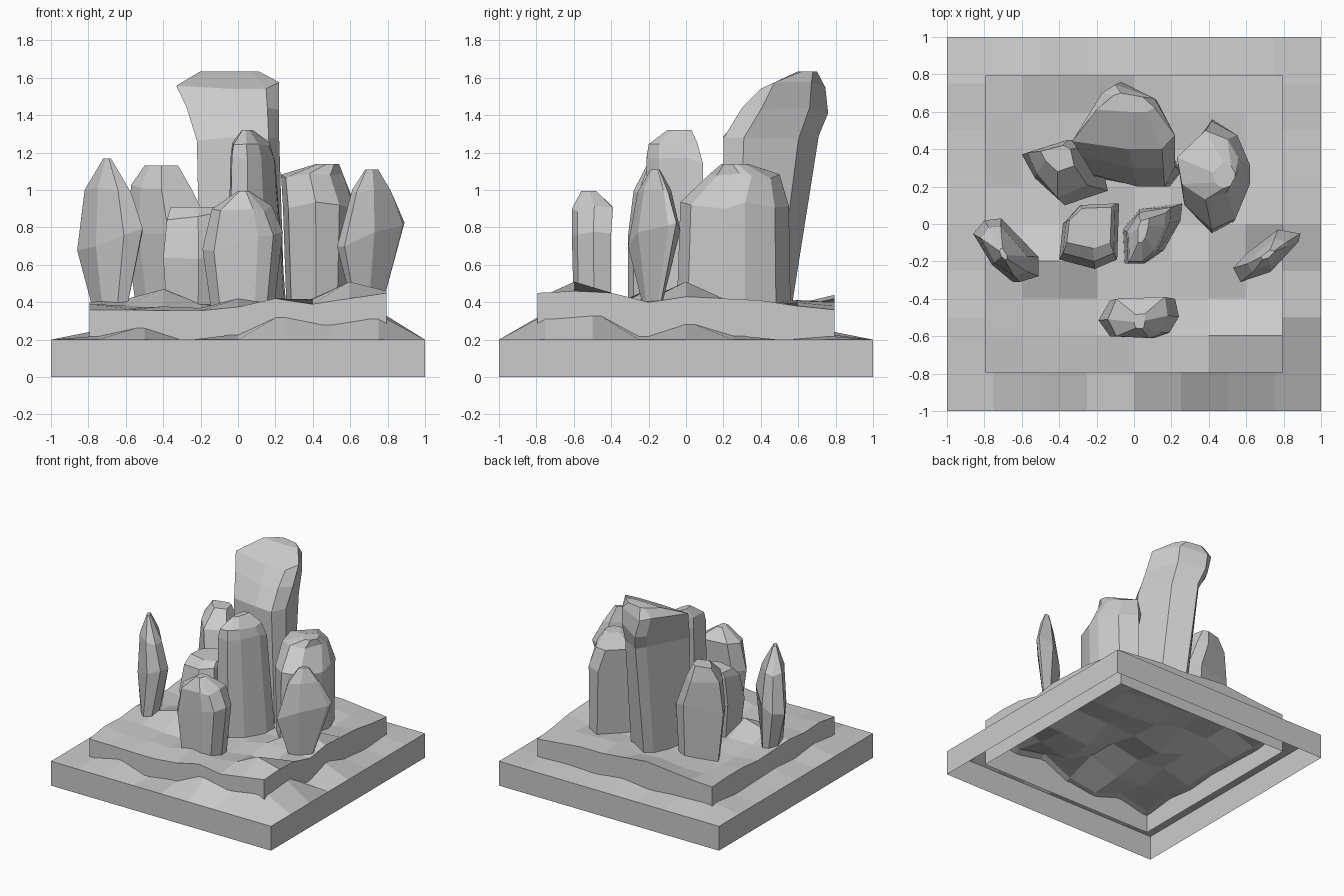
import bpy
import bmesh
import random

default_cube = bpy.data.objects.get("Cube")
if default_cube:
    bpy.data.objects.remove(default_cube, do_unlink=True)

# One plain stone colour for everything
stone = bpy.data.materials.new("stone_grey")
stone.use_nodes = True
stone_colour = (.6, .6, .6, 1)
stone.diffuse_color = stone_colour
stone.node_tree.nodes["Principled BSDF"].inputs["Base Color"].default_value = stone_colour


def finish(name, bm):
    """Turn a bmesh into a flat shaded stone object."""
    mesh = bpy.data.meshes.new(name)
    bm.to_mesh(mesh)
    bm.free()
    mesh.materials.append(stone)
    obj = bpy.data.objects.new(name, mesh)
    bpy.context.collection.objects.link(obj)
    return obj


def terrace(name, half, floor, height):
    """Open-bottomed square block with an uneven top of eight by eight cells."""
    bm = bmesh.new()
    cells = 8
    step = half * 2 / cells
    span = range(cells + 1)
    top = {(i, j): bm.verts.new((i * step - half, j * step - half, height(i, j)))
           for i in span for j in span}
    for i in range(cells):
        for j in range(cells):
            bm.faces.new([top[i, j], top[i + 1, j], top[i + 1, j + 1], top[i, j + 1]])
    # Side walls follow the border, counter-clockwise
    border = [(i, 0) for i in range(cells)]
    border += [(cells, j) for j in range(cells)]
    border += [(cells - i, cells) for i in range(cells)]
    border += [(0, cells - j) for j in range(cells)]
    foot = [bm.verts.new((top[key].co.x, top[key].co.y, floor)) for key in border]
    for k, key in enumerate(border):
        following = (k + 1) % len(border)
        bm.faces.new([foot[k], foot[following], top[border[following]], top[key]])
    return finish(name, bm)


def edged_height(front, right, back, left, first, last, inner):
    """Height rule: four listed edges around a table of inner heights."""
    def height(i, j):
        if j == first:
            return front[i - first]
        if i == last:
            return right[j - first]
        if j == last:
            return back[i - first]
        if i == first:
            return left[j - first]
        return inner[i, j]
    return height


ground = random.Random(4)

# Lower terrace: straight rim, rising towards the upper block and running under it
hidden_bumps = {(i, j): ground.uniform(.19, .33) for i in range(9) for j in range(9)}
lower_slope = edged_height([.22, .275, .195, .23, .345, .295, .335],
                           [.335, .355, .22, .3, .225, .2, .22],
                           [.25, .24, .22, .25, .22, .23, .22],
                           [.22, .25, .22, .24, .23, .22, .25], 1, 7, hidden_bumps)


def lower_height(i, j):
    on_rim = i in (0, 8) or j in (0, 8)
    return .2 if on_rim else lower_slope(i, j)


terrace("lower_terrace", 1, 0, lower_height)

# Upper terrace: rugged ground that carries the crystals
bumps = {(i, j): ground.uniform(.36, .42) for i in range(9) for j in range(9)}
bumps[7, 4] = bumps[7, 1] = .51
bumps[2, 3] = .47
upper_height = edged_height([.36, .36, .355, .355, .375, .42, .39, .42, .45],
                            [.45, .46, .45, .4, .43, .42, .41, .38, .36],
                            [.39, .4, .42, .44, .42, .4, .4, .38, .36],
                            [.36, .39, .38, .4, .39, .38, .4, .4, .39], 0, 8, bumps)
terrace("upper_terrace", .795, .07, upper_height)


def crystal(name, seed, tilt, outline, *sections):
    """Faceted rock: one clockwise outline lofted through (z, x0, x1, y0, y1) sections."""
    rng = random.Random(seed)
    us, vs = zip(*outline)
    bm = bmesh.new()
    rings = []
    for level, (z, x0, x1, y0, y1) in enumerate(sections):
        middle = 0 < level < len(sections) - 1
        ring = []
        for u, v in outline:
            fit_u = (u - min(us)) / (max(us) - min(us))
            fit_v = (v - min(vs)) / (max(vs) - min(vs))
            lift = rng.uniform(-.02, .02) if middle else 0
            # The widest ring rises towards one side
            if level == 1:
                lift += tilt * (fit_u - .5)
            ring.append(bm.verts.new((x0 + fit_u * (x1 - x0), y0 + fit_v * (y1 - y0), z + lift)))
        rings.append(ring)
    for low, high in zip(rings, rings[1:]):
        for k in range(len(outline)):
            bm.faces.new([low[k - 1], high[k - 1], high[k], low[k]])
    bm.faces.new(rings[0])
    bm.faces.new(rings[-1])
    bmesh.ops.recalc_face_normals(bm, faces=bm.faces[:])
    return finish(name, bm)


# Tall pillar at the back, leaning backwards and flaring at the head
crystal("tall_back_crystal", 1, 0,
        [(-.33, .27), (-.17, .69), (-.1, .76), (.11, .64), (.22, .32), (.15, .2), (-.03, .2)],
        (.34, -.2, .25, .2, .56),
        (1.28, -.22, .22, .2, .71),
        (1.43, -.275, .22, .3, .76),
        (1.56, -.33, .22, .4, .745),
        (1.635, -.2, .11, .6, .7))

# Pair of columns in the middle
crystal("middle_right_crystal", 2, 0,
        [(-.05, -.21), (-.06, -.03), (.03, .08), (.26, .11), (.25, .02), (.16, -.14), (.06, -.21)],
        (.34, -.06, .26, -.21, .11),
        (1.16, -.04, .2, -.21, .09),
        (1.25, -.03, .17, -.2, .06),
        (1.32, .02, .08, -.1, .03))
crystal("middle_left_crystal", 3, 0,
        [(-.4, -.19), (-.38, 0), (-.29, .1), (-.08, .11), (-.09, -.19), (-.21, -.24)],
        (.34, -.38, -.1, -.2, .1),
        (.65, -.4, -.08, -.24, .11),
        (.86, -.38, -.1, -.2, .11),
        (.91, -.36, -.12, -.13, .09))

# Squat rock at the front
crystal("front_crystal", 5, .08,
        [(-.18, -.51), (-.12, -.4), (.22, -.39), (.24, -.49), (.19, -.58), (.11, -.61), (-.12, -.6)],
        (.34, -.14, .19, -.6, -.4),
        (.72, -.19, .24, -.61, -.4),
        (.9, -.14, .18, -.61, -.39),
        (.995, 0, .06, -.56, -.48))

# Slim outer crystals, one on each side
crystal("outer_right_crystal", 6, .15,
        [(.53, -.23), (.6, -.16), (.77, -.04), (.89, -.06), (.88, -.1), (.73, -.25), (.57, -.3)],
        (.38, .61, .77, -.23, -.13),
        (.76, .53, .89, -.31, -.03),
        (.99, .61, .82, -.26, -.08),
        (1.11, .68, .75, -.19, -.14))
crystal("outer_left_crystal", 7, .11,
        [(-.86, -.06), (-.8, .01), (-.71, .02), (-.51, -.18), (-.51, -.28), (-.61, -.31), (-.76, -.22)],
        (.34, -.77, -.6, -.31, 0),
        (.74, -.86, -.51, -.31, .03),
        (1, -.82, -.57, -.28, -.01),
        (1.17, -.72, -.68, -.19, -.13))

# Broad crystals behind, one on each side of the pillar
crystal("back_left_crystal", 8, 0,
        [(-.6, .37), (-.29, .45), (-.19, .4), (-.14, .17), (-.37, .09), (-.53, .24)],
        (.34, -.54, -.16, .13, .42),
        (.78, -.6, -.14, .1, .45),
        (1.01, -.57, -.25, .14, .45),
        (1.13, -.5, -.32, .28, .42))
crystal("back_right_crystal", 9, 0,
        [(.23, .32), (.41, .56), (.55, .48), (.62, .31), (.62, .2), (.54, 0), (.41, -.06), (.26, .08)],
        (.34, .26, .6, -.05, .56),
        (.92, .24, .62, -.03, .55),
        (1.08, .23, .56, .13, .5),
        (1.14, .42, .54, .19, .33))
